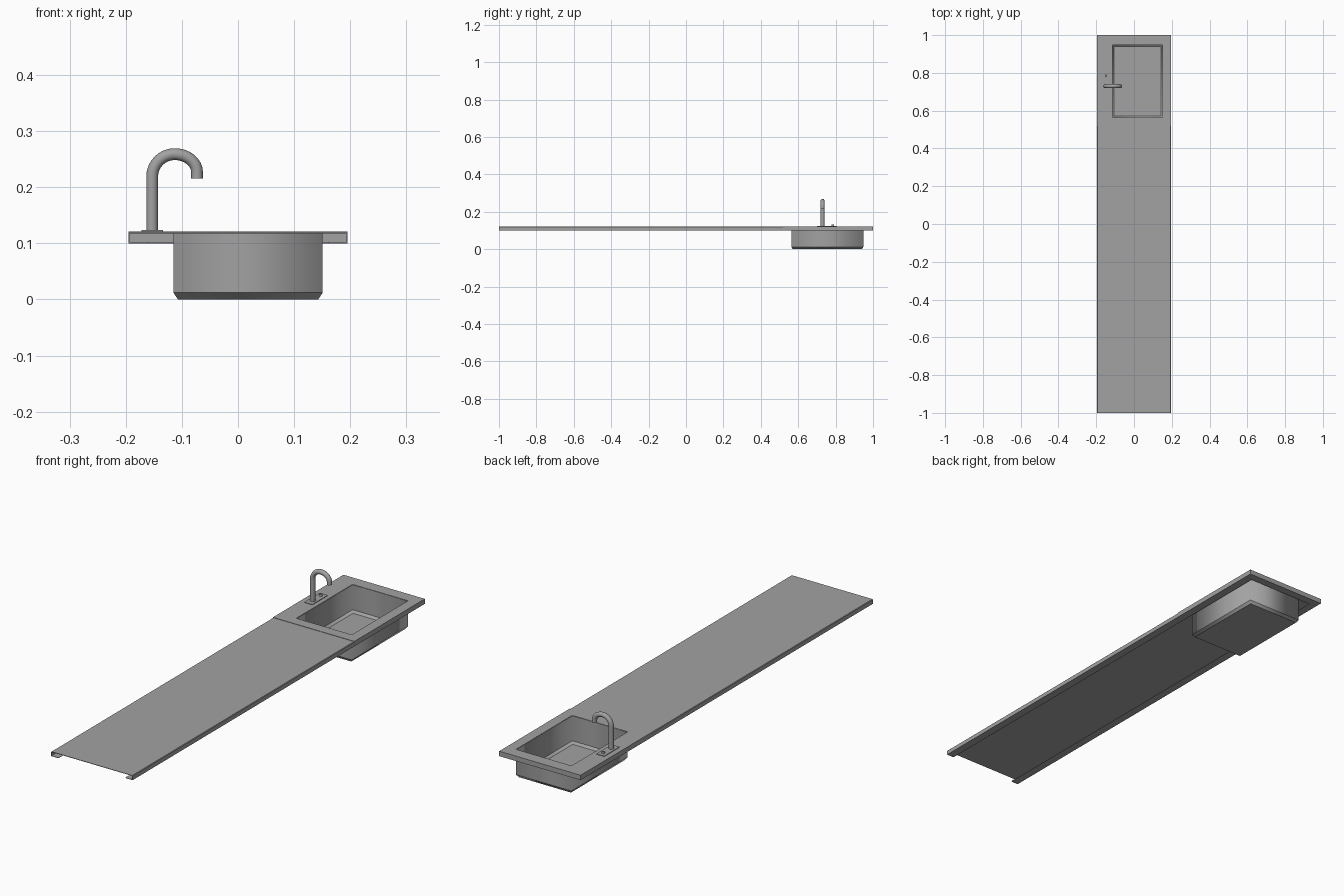
import bpy, bmesh, math
from mathutils import Vector

if "Cube" in bpy.data.objects:
    bpy.data.objects.remove(bpy.data.objects["Cube"])

HALF, TOP, BOT, T = 0.195, 0.12, 0.10, 0.002
SPLIT = 0.518
BX0, BX1, BY0, BY1 = -0.115, 0.151, 0.563, 0.948

steel = bpy.data.materials.new("dark_steel")
steel.diffuse_color = (0.36, 0.36, 0.36, 1)
steel.use_nodes = True
steel.node_tree.nodes["Principled BSDF"].inputs["Base Color"].default_value = steel.diffuse_color


def finish(name, bm, smooth=False):
    bmesh.ops.recalc_face_normals(bm, faces=bm.faces[:])
    me = bpy.data.meshes.new(name)
    bm.to_mesh(me)
    bm.free()
    me.materials.append(steel)
    ob = bpy.data.objects.new(name, me)
    bpy.context.collection.objects.link(ob)
    if smooth:
        smooth_by_angle(ob)
    return ob


def smooth_by_angle(ob):
    bpy.ops.object.select_all(action='DESELECT')
    ob.select_set(True)
    bpy.context.view_layer.objects.active = ob
    bpy.ops.object.shade_smooth_by_angle(angle=math.radians(40))


def box(name, lo, hi):
    bm = bmesh.new()
    bmesh.ops.create_cube(bm, size=1)
    for v in bm.verts:
        v.co = Vector([(a + b) / 2 + c * (b - a) for a, b, c in zip(lo, hi, v.co)])
    return finish(name, bm)


def extrude_y(name, profile, y0, y1):
    bm = bmesh.new()
    f = bm.faces.new([bm.verts.new((x, y0, z)) for x, z in profile])
    r = bmesh.ops.extrude_face_region(bm, geom=[f])
    for v in r['geom']:
        if isinstance(v, bmesh.types.BMVert):
            v.co.y = y1
    return finish(name, bm)


def ring(bm, x0, x1, y0, y1, z):
    return [bm.verts.new(p) for p in ((x0, y0, z), (x1, y0, z), (x1, y1, z), (x0, y1, z))]


def bridge(bm, a, b):
    return [bm.faces.new((a[i], a[(i + 1) % 4], b[(i + 1) % 4], b[i])) for i in range(4)]


# counter sheet with rolled-over side edges and inward returns
R = 0.035
right = [(HALF - R, BOT), (HALF, BOT), (HALF, TOP - .002), (HALF - .002, TOP)]
inner = [(HALF - T, TOP - T), (HALF - T, BOT + T), (HALF - R, BOT + T)]
mirror = lambda pts: [(-x, z) for x, z in reversed(pts)]
extrude_y("counter_sheet", right + mirror(right) + mirror(inner) + inner, -1, SPLIT)

# side skirts and back skirt around the sink deck
for s, label in ((-1, "left"), (1, "right")):
    skirt = [(s * (HALF - R), BOT), (s * HALF, BOT), (s * HALF, TOP - .001),
             (s * (HALF - T), TOP - .001), (s * (HALF - T), BOT + T), (s * (HALF - R), BOT + T)]
    extrude_y("deck_skirt_" + label, skirt, SPLIT, 1)
box("deck_skirt_back", (-HALF, 1 - T, BOT), (HALF, 1, TOP - .001))
box("deck_return_back", (-HALF + R, 1 - R, BOT), (HALF - R, 1 - T, BOT + T))

# sink deck: a slightly raised plate with a rectangular opening
bm = bmesh.new()
e = 0.002
rings = [ring(bm, BX0, BX1, BY0, BY1, TOP - e),
         ring(bm, BX0, BX1, BY0, BY1, TOP + .0015),
         ring(bm, -HALF, HALF, SPLIT, 1, TOP + .0015),
         ring(bm, -HALF, HALF, SPLIT, 1, TOP - e)]
for k in range(4):
    bridge(bm, rings[k], rings[(k + 1) % 4])
finish("sink_deck", bm)

# basin: thin open box with a chamfered floor edge; walls shade softly round the corners
bm = bmesh.new()
w = 0.001
levels = [ring(bm, BX0 + i, BX1 - i, BY0 + i, BY1 - i, z) for i, z in
          ((.008, 0), (0, .012), (0, TOP), (w, TOP), (w, .012), (.008, w))]
for k in range(5):
    for f in bridge(bm, levels[k], levels[k + 1]):
        f.smooth = k != 2
bm.faces.new(levels[0])
bm.faces.new(levels[-1])
for lv in (levels[1], levels[4]):
    for i in range(4):
        bm.edges.get((lv[i], lv[(i + 1) % 4])).smooth = False
finish("sink_basin", bm)

# tap plate and control button
FX, FY = -0.153, 0.73
box("tap_plate", (FX - .019, FY - .03, TOP), (FX + .019, FY + .075, TOP + .004))
bm = bmesh.new()
bmesh.ops.create_cone(bm, cap_ends=True, segments=16, radius1=.007, radius2=.006, depth=.008)
bmesh.ops.translate(bm, verts=bm.verts[:], vec=(FX, FY + .055, TOP + .007))
finish("tap_button", bm, True)

# gooseneck spout: round tube swept along an upright, a half circle and a short drop
path = [(FX, TOP + .003), (FX, .215)]
for k in range(17):
    a = math.pi * (1 - k / 16)
    cz, rz = (.219, .040) if k < 8 else (.227, .032)
    path.append((FX + .04 + .04 * math.cos(a), cz + rz * math.sin(a)))
path.append((FX + .08, .216))
cu = bpy.data.curves.new("spout_path", 'CURVE')
cu.dimensions = '3D'
sp = cu.splines.new('POLY')
sp.points.add(len(path) - 1)
for p, (x, z) in zip(sp.points, path):
    p.co = (x, FY, z, 1)
cu.bevel_depth = 0.0105
cu.bevel_resolution = 4
cu.use_fill_caps = True
cu.materials.append(steel)
spout = bpy.data.objects.new("tap_spout", cu)
bpy.context.collection.objects.link(spout)
bpy.ops.object.select_all(action='DESELECT')
spout.select_set(True)
bpy.context.view_layer.objects.active = spout
bpy.ops.object.convert(target='MESH')
smooth_by_angle(bpy.context.view_layer.objects.active)
